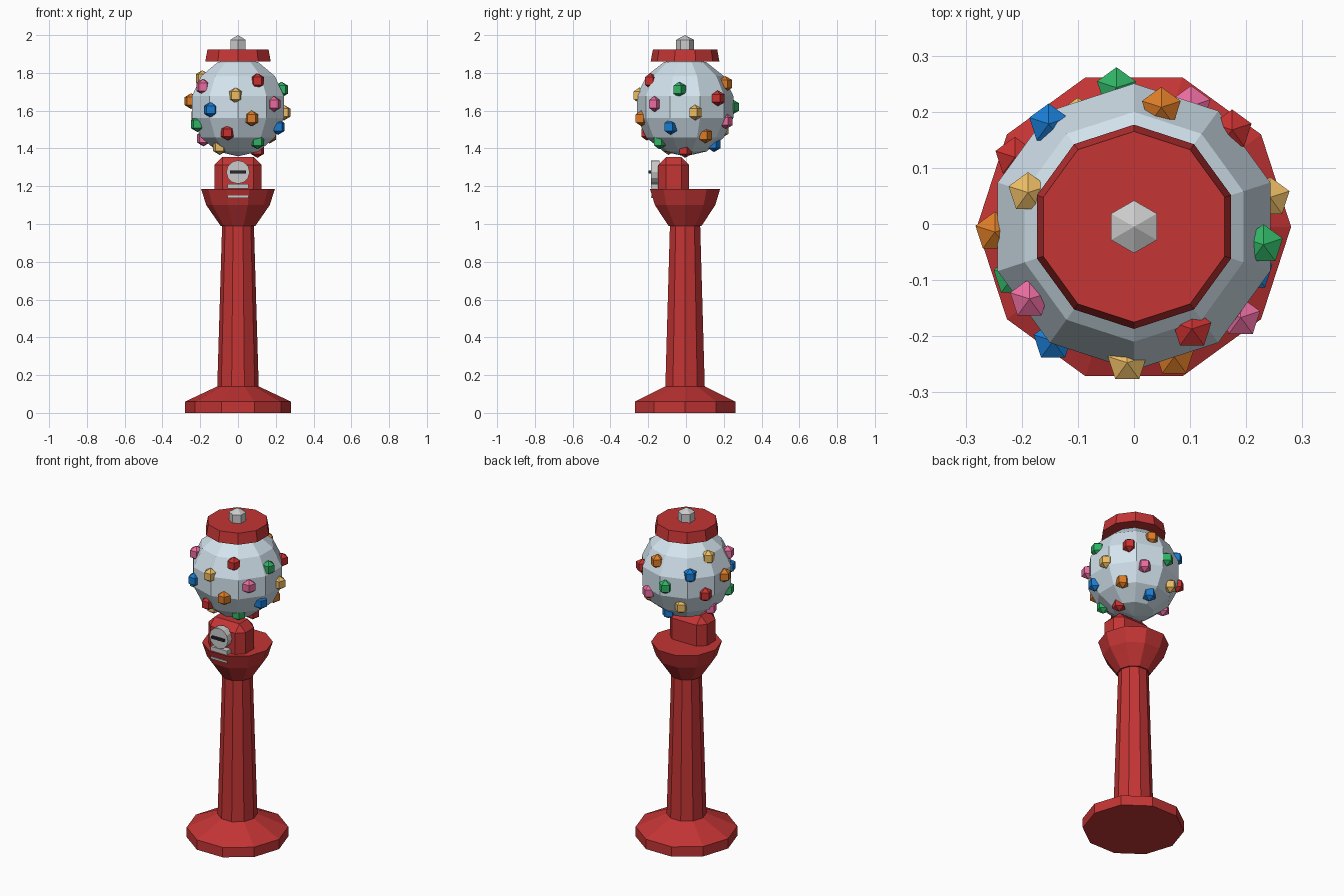
import bpy, bmesh, math
from mathutils import Matrix

if "Cube" in bpy.data.objects:
    bpy.data.objects.remove(bpy.data.objects["Cube"])

CY = -0.005  # y of the machine's vertical axis


def material(name, rgb):
    m = bpy.data.materials.new(name)
    m.diffuse_color = (*rgb, 1)
    m.use_nodes = True
    m.node_tree.nodes["Principled BSDF"].inputs["Base Color"].default_value = m.diffuse_color
    return m


RED = material("red_paint", (0.55, 0.035, 0.035))
GLASS = material("pale_glass", (0.65, 0.77, 0.85))
DARK = material("dark_slot", (0.02, 0.02, 0.025))
CANDY = [material(n, c) for n, c in (
    ("yellow", (0.83, 0.50, 0.13)), ("candy_red", (0.58, 0.03, 0.03)),
    ("orange", (0.70, 0.20, 0.02)), ("pink", (0.82, 0.15, 0.35)),
    ("green", (0.03, 0.45, 0.13)), ("blue", (0.01, 0.20, 0.65)))]


def finish(name, bm, mat=None):
    bmesh.ops.recalc_face_normals(bm, faces=bm.faces)
    me = bpy.data.meshes.new(name)
    bm.to_mesh(me)
    bm.free()
    ob = bpy.data.objects.new(name, me)
    bpy.context.collection.objects.link(ob)
    if mat:
        me.materials.append(mat)
    return ob


def lathe(name, profile, sides, phase=0, mat=None, loc=(0, CY, 0)):
    """Turn (radius, z) points around z; radius 0 makes a pole, open ends are capped."""
    bm = bmesh.new()
    rings = []
    for r, z in profile:
        if r < 1e-6:
            rings.append([bm.verts.new((0, 0, z))])
            continue
        angles = [math.radians(phase) + math.tau * i / sides for i in range(sides)]
        rings.append([bm.verts.new((r * math.cos(a), r * math.sin(a), z)) for a in angles])
    for a, b in zip(rings, rings[1:]):
        for i in range(sides):
            j = (i + 1) % sides
            if len(a) == 1:
                bm.faces.new((a[0], b[j], b[i]))
            elif len(b) == 1:
                bm.faces.new((a[i], a[j], b[0]))
            else:
                bm.faces.new((a[i], a[j], b[j], b[i]))
    for ring in (rings[0], rings[-1]):
        if len(ring) > 1:
            bm.faces.new(ring)
    bmesh.ops.translate(bm, verts=bm.verts, vec=loc)
    return finish(name, bm, mat)


def ball_profile(r, rings):
    lats = [-math.pi / 2 + math.pi * k / rings for k in range(rings + 1)]
    # half-step latitudes come out naturally with an odd ring count
    return [(r * math.cos(a), r * math.sin(a)) for a in lats]


def box(name, lo, hi, mat=None, bevel=0):
    bm = bmesh.new()
    bmesh.ops.create_cube(bm, size=1)
    for v in bm.verts:
        v.co = [(l + h) / 2 + c * (h - l) for l, h, c in zip(lo, hi, v.co)]
    if bevel:
        bmesh.ops.bevel(bm, geom=bm.edges[:], offset=bevel, segments=1, affect='EDGES')
    return finish(name, bm, mat)


# Stand: foot, tapered column and flared bowl
lathe("foot", [(0.28, 0), (0.28, 0.06), (0.11, 0.14)], 10, 0, RED)
lathe("column", [(0.11, 0.13), (0.084, 1.0)], 10, 0, RED)
lathe("bowl", [(0.092, 0.99), (0.168, 1.10), (0.195, 1.185)], 10, 0, RED)

# Dispenser body with chamfered edges
box("dispenser_body", (-0.125, -0.147, 1.14), (0.125, 0.017, 1.355), RED, 0.042)

# Coin dial, its slot and the chute plates
bm = bmesh.new()
bmesh.ops.create_cone(bm, cap_ends=True, segments=12, radius1=0.062, radius2=0.062, depth=0.045,
                      matrix=Matrix.Translation((0, -0.163, 1.275)) @ Matrix.Rotation(math.pi / 2, 4, 'X'))
finish("coin_dial", bm)
box("coin_slot", (-0.042, -0.198, 1.268), (0.042, -0.18, 1.282), DARK)
box("chute_flap", (-0.055, -0.185, 1.187), (0.055, -0.14, 1.212))
box("chute_lip", (-0.055, -0.185, 1.138), (0.055, -0.155, 1.15))

# Globe, lid and finial
lathe("globe", ball_profile(0.262, 7), 10, 18, GLASS, (0, CY, 1.62))
lathe("lid", [(0.182, 1.86), (0.17, 1.925)], 10, 18, RED)
lathe("finial", [(0.047, 1.915), (0.047, 1.975), (0, 2.0)], 6, 90)

# Sweets pressed through the glass along a golden-angle spiral
for i in range(26):
    a = math.radians(162.1 + 137.508 * i)
    z = 1.772 - 0.0152 * i
    r = math.sqrt(0.25 ** 2 - (z - 1.62) ** 2)
    lathe(f"gumball_{i + 1}", ball_profile(0.042, 3), 5, 90, CANDY[i % 6],
          (r * math.cos(a), CY + r * math.sin(a), z))
